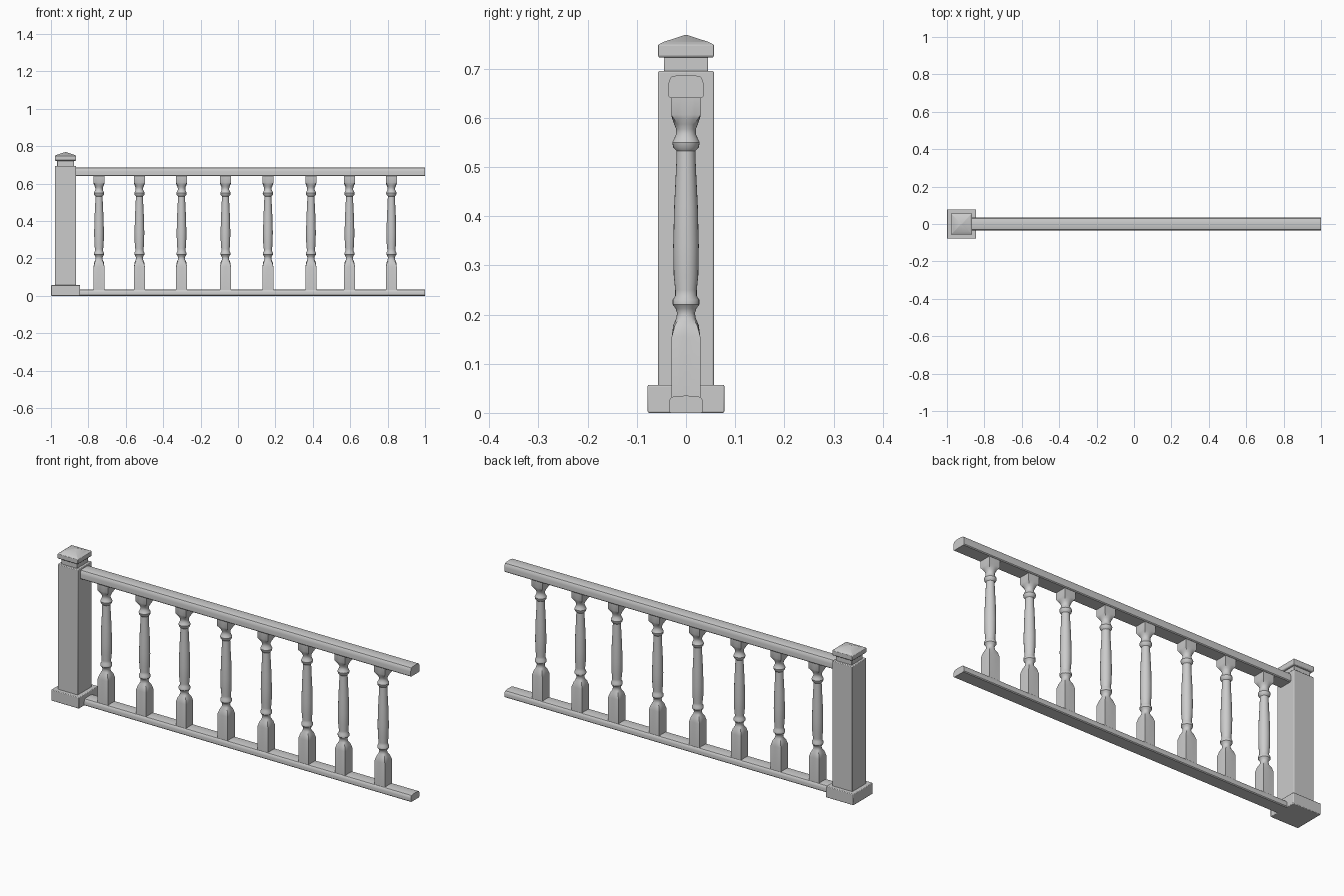
import bpy, bmesh
from math import cos, sin, pi, radians

if "Cube" in bpy.data.objects:
    bpy.data.objects.remove(bpy.data.objects["Cube"])

PX = -0.922  # post centre


def finish(name, bm, bevel=0.0):
    bmesh.ops.recalc_face_normals(bm, faces=bm.faces)
    me = bpy.data.meshes.new(name)
    bm.to_mesh(me)
    bm.free()
    ob = bpy.data.objects.new(name, me)
    bpy.context.collection.objects.link(ob)
    if bevel:
        m = ob.modifiers.new("soft_edges", 'BEVEL')
        m.width, m.segments, m.limit_method = bevel, 2, 'ANGLE'
    bpy.ops.object.select_all(action='DESELECT')
    ob.select_set(True)
    bpy.context.view_layer.objects.active = ob
    bpy.ops.object.shade_smooth_by_angle(angle=radians(35))
    return ob


def loft(name, rings, bevel=0.0):
    """Skin a list of equal-length point rings and cap both ends."""
    bm = bmesh.new()
    rows = [[bm.verts.new(p) for p in ring] for ring in rings]
    n = len(rows[0])
    for a, b in zip(rows, rows[1:]):
        for i in range(n):
            j = (i + 1) % n
            bm.faces.new((a[i], a[j], b[j], b[i]))
    bm.faces.new(rows[0])
    bm.faces.new(rows[-1])
    return finish(name, bm, bevel)


def square_stack(name, levels, bevel):
    """Square section around the post axis, levels are (half width, z)."""
    signs = ((-1, -1), (1, -1), (1, 1), (-1, 1))
    return loft(name, [[(PX + sx * h, sy * h, z) for sx, sy in signs]
                       for h, z in levels], bevel)


def baluster_ring(z, r, square, n=24):
    ring = []
    for i in range(n):
        c, s = cos(2 * pi * i / n), sin(2 * pi * i / n)
        k = r * (1 - square + square / max(abs(c), abs(s)))
        ring.append((k * c, k * s, z))
    return ring


def rail(name, x0, z0, side_z, top_z, half):
    """Rail with a softly domed top."""
    sec = [(-half + 0.004, z0), (half - 0.004, z0), (half, z0 + 0.004)]
    dome = [(1, 0), (0.96, 0.5), (0.83, 0.84), (0.5, 0.97)]
    pts = dome + [(0, 1)] + [(-a, b) for a, b in reversed(dome)]
    sec += [(half * a, side_z + (top_z - side_z) * b) for a, b in pts]
    sec.append((-half, z0 + 0.004))
    return loft(name, [[(x, y, z) for y, z in sec] for x in (x0, 1.0)])


# Newel post: foot, shaft, neck and pyramid cap
square_stack("post_foot", [(0.078, 0), (0.078, 0.057)], 0.003)
square_stack("post_shaft", [(0.057, 0.04), (0.057, 0.695)], 0.003)
square_stack("post_neck", [(0.045, 0.69), (0.045, 0.73)], 0.002)
square_stack("post_cap", [(0.054, 0.722), (0.057, 0.726), (0.057, 0.748),
                          (0.046, 0.754), (0.003, 0.768)], 0.0015)

# Rails
rail("top_rail", -0.90, 0.64, 0.664, 0.687, 0.036)
rail("bottom_rail", -0.90, 0.0, 0.018, 0.035, 0.035)

# Turned balusters: (z, radius, squareness)
profile = [(0.02, 0.029, 1), (0.155, 0.029, 1), (0.178, 0.026, 0.55),
           (0.192, 0.020, 0.1), (0.203, 0.018, 0), (0.212, 0.021, 0),
           (0.220, 0.027, 0), (0.230, 0.027, 0), (0.238, 0.022, 0),
           (0.250, 0.022, 0), (0.28, 0.025, 0), (0.34, 0.026, 0),
           (0.42, 0.024, 0), (0.50, 0.020, 0), (0.532, 0.019, 0),
           (0.540, 0.026, 0), (0.550, 0.028, 0), (0.558, 0.024, 0),
           (0.567, 0.020, 0), (0.577, 0.020, 0), (0.587, 0.024, 0.1),
           (0.598, 0.028, 0.6), (0.606, 0.030, 1), (0.65, 0.030, 1)]
first = loft("baluster_1", [baluster_ring(*p) for p in profile])
xs = (-0.743, -0.527, -0.302, -0.067, 0.16, 0.39, 0.596, 0.82)
first.location.x = xs[0]
for i, x in enumerate(xs[1:], 2):
    ob = first.copy()
    ob.name = f"baluster_{i}"
    ob.location.x = x
    bpy.context.collection.objects.link(ob)
